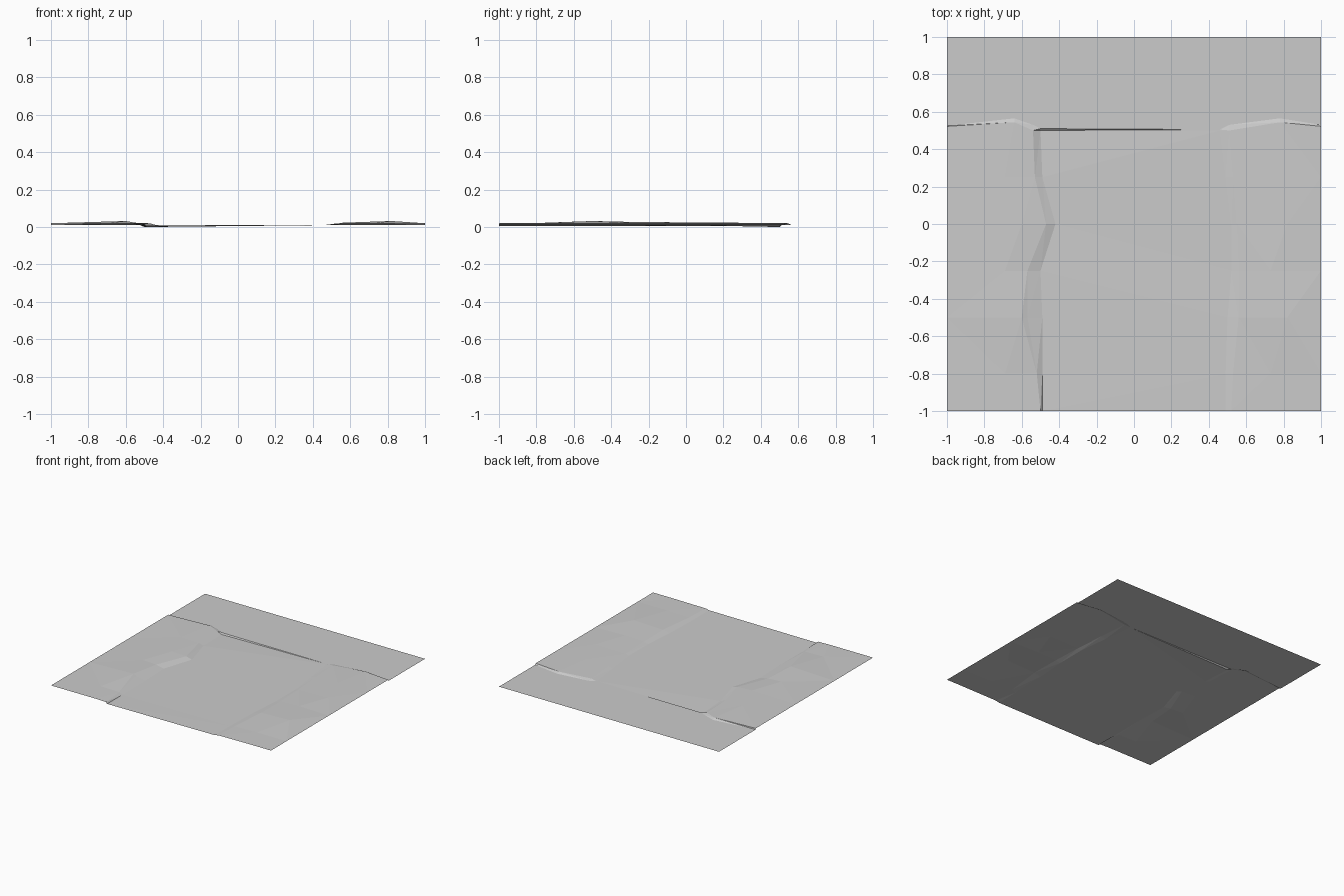
import bpy
import bmesh

cube = bpy.data.objects.get("Cube")
if cube:
    bpy.data.objects.remove(cube)

GROUND = 0.011      # level of the flat ground behind the banks
EDGE = 0.021        # height of the banks along the tile border

# One entry per row, front to back
row_y = [-1, -0.8, -0.5, -0.25, 0, 0.25, 0.5]
left_foot = [-0.49, -0.49, -0.49, -0.5, -0.42, -0.49, -0.5]
left_lip = [-0.5, -0.52, -0.57, -0.57, -0.47, -0.53, -0.54]
right_foot = [0.49, 0.49, 0.5, 0.52, 0.52, 0.49, 0.46]
right_lip = [0.52, 0.53, 0.56, 0.56, 0.55, 0.53, 0.51]
crest_z = [0.021, 0.022, 0.033, 0.027, 0.026, 0.024, 0.021]
path_z = [0.006, 0.005, 0.006, 0.006, 0.006, 0.006, 0.001]


def bank(side, foot, lip, crest_x, y, top, foot_z, tilt, skew):
    """Cross-section of one bank, from the tile border to the path."""
    return [
        (side, y + tilt, EDGE),
        (side * (crest_x + skew), y + 2 * tilt, top),
        (lip, y, (EDGE + top) / 2 - 0.003),
        (foot, y, foot_z),
    ]


# Path and banks, row by row
rows = []
for i, y in enumerate(row_y):
    last = i == len(row_y) - 1
    tilt = 0.022 if last else 0
    skew = 0.05 if i % 2 else -0.04
    if last:
        skew = 0
    left = bank(-1, left_foot[i], left_lip[i], 0.64, y, crest_z[i], path_z[i], tilt, skew)
    right = bank(1, right_foot[i], right_lip[i], 0.78, y, crest_z[i], GROUND, tilt, -skew)
    rows.append(left + right[::-1])

# Foot of the back slopes, then the far edge of the flat ground
base_y = [0.525, 0.565, 0.53, 0.51, 0.505, 0.53, 0.565, 0.53]
rows.append([(p[0], y, GROUND) for p, y in zip(rows[-1], base_y)])
rows.append([(p[0], 1, GROUND) for p in rows[-1]])

bm = bmesh.new()
grid = [[bm.verts.new(p) for p in row] for row in rows]
for near, far in zip(grid, grid[1:]):
    for c in range(len(near) - 1):
        bm.faces.new((near[c], near[c + 1], far[c + 1], far[c]))
bmesh.ops.triangulate(bm, faces=bm.faces[:])

# Stand the lowest point on the floor
lowest = min(v.co.z for v in bm.verts)
bmesh.ops.translate(bm, verts=bm.verts[:], vec=(0, 0, -lowest))

mesh = bpy.data.meshes.new("ground_tile")
bm.to_mesh(mesh)
bm.free()

stone = bpy.data.materials.new("stone_grey")
stone.use_nodes = True
colour = (0.6, 0.6, 0.6, 1)
stone.diffuse_color = colour
stone.node_tree.nodes["Principled BSDF"].inputs["Base Color"].default_value = colour
mesh.materials.append(stone)

tile = bpy.data.objects.new("ground_tile", mesh)
bpy.context.collection.objects.link(tile)
